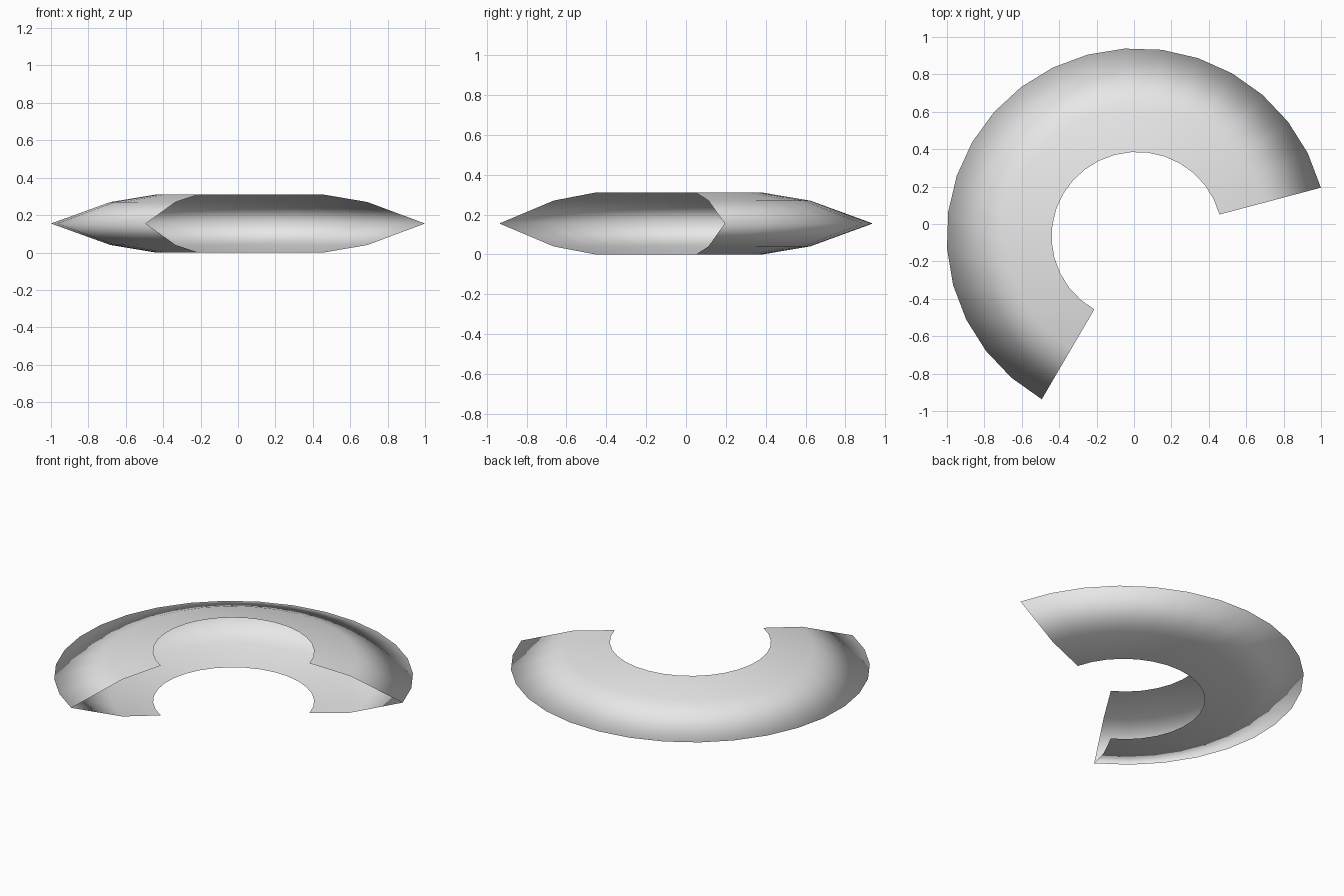
import bpy, bmesh, math

cube = bpy.data.objects.get("Cube")
if cube:
    bpy.data.objects.remove(cube, do_unlink=True)

# Material
grey = bpy.data.materials.new("light grey")
grey.use_nodes = True
colour = (0.8, 0.8, 0.8, 1)
grey.diffuse_color = colour
grey.node_tree.nodes["Principled BSDF"].inputs["Base Color"].default_value = colour

# Cross-section of the open shell: radius and height, bottom lip to top lip
PROFILE = [(0.454, 0.0), (0.695, 0.04), (1.012, 0.155), (0.695, 0.27), (0.454, 0.31)]
START, SWEEP, STEPS = math.radians(15), math.radians(225), 20
CENTRE_X, CENTRE_Y = 0.016, -0.066
STRETCH_X, STRETCH_Y = 1.006, 0.994

# Sweep the section around the arc, leaving ends and inner side open
bm = bmesh.new()
rings = []
for i in range(STEPS + 1):
    a = START + SWEEP * i / STEPS
    rings.append([bm.verts.new((CENTRE_X + STRETCH_X * r * math.cos(a),
                                CENTRE_Y + STRETCH_Y * r * math.sin(a), z))
                  for r, z in PROFILE])
for ring, following in zip(rings, rings[1:]):
    for j in range(len(PROFILE) - 1):
        face = bm.faces.new((ring[j], following[j], following[j + 1], ring[j + 1]))
        face.smooth = True

mesh = bpy.data.meshes.new("curved_shell")
bm.to_mesh(mesh)
bm.free()
mesh.materials.append(grey)
shell = bpy.data.objects.new("curved_shell", mesh)
bpy.context.collection.objects.link(shell)
